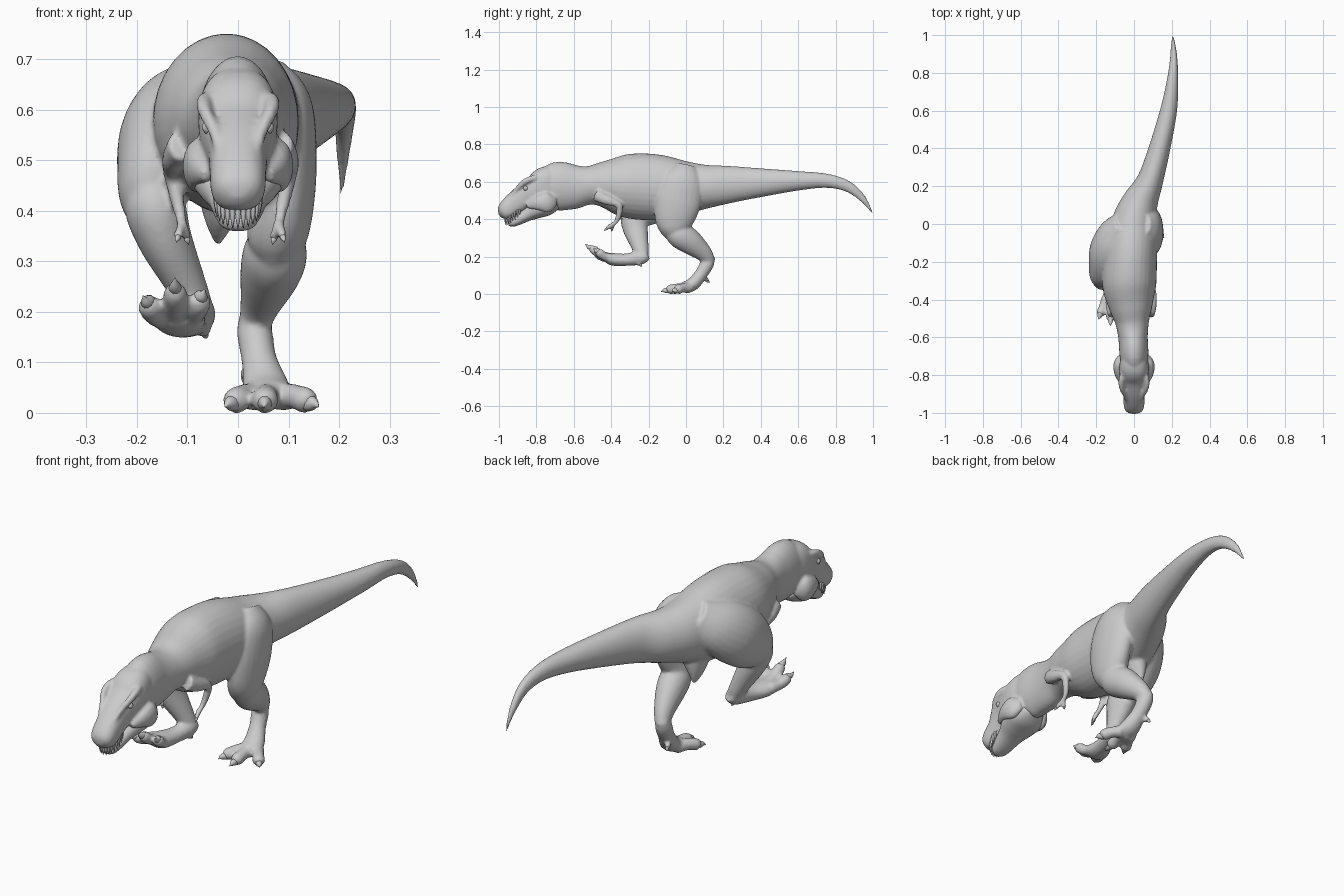
import bpy, bmesh, math
from mathutils import Vector


def spline(rows, steps):
    """Catmull-Rom through rows of (x, y, z, half width, half depth)."""
    pts = [Vector(r) for r in rows]
    pts = [2 * pts[0] - pts[1]] + pts + [2 * pts[-1] - pts[-2]]
    out = []
    for i in range(1, len(pts) - 2):
        a, b, c, d = pts[i - 1:i + 3]
        for k in range(steps):
            t = k / steps
            out.append(0.5 * (2 * b + (c - a) * t + (2 * a - 5 * b + 4 * c - d) * t * t
                              + (3 * b - a - 3 * c + d) * t ** 3))
    return out + [pts[-2]]


def tube(bm, rows, steps=5, sides=24, power=1.0):
    """Closed loft of oval rings; power < 1 makes the ring boxier."""
    path = spline(rows, steps)
    cen = [Vector(p[:3]) for p in path]
    rings = []
    for i, p in enumerate(path):
        t = (cen[min(i + 1, len(cen) - 1)] - cen[max(i - 1, 0)]).normalized()
        side = (Vector((1, 0, 0)) - t * t.x).normalized()
        up = t.cross(side)
        ring = []
        for k in range(sides):
            a = 2 * math.pi * k / sides
            c, s = math.cos(a), math.sin(a)
            c = math.copysign(abs(c) ** power, c)
            s = math.copysign(abs(s) ** power, s)
            ring.append(bm.verts.new(cen[i] + side * c * max(p[3], .0008) + up * s * max(p[4], .0008)))
        rings.append(ring)
    for r, q in zip(rings, rings[1:]):
        for k in range(sides):
            j = (k + 1) % sides
            bm.faces.new((r[k], r[j], q[j], q[k]))
    bm.faces.new(rings[0])
    bm.faces.new(rings[-1])


def finish(bm, name, voxel=0):
    bmesh.ops.recalc_face_normals(bm, faces=bm.faces)
    me = bpy.data.meshes.new(name)
    bm.to_mesh(me)
    bm.free()
    ob = bpy.data.objects.new(name, me)
    bpy.context.collection.objects.link(ob)
    for f in me.polygons:
        f.use_smooth = True
    if voxel:
        m = ob.modifiers.new("fuse", 'REMESH')
        m.mode, m.voxel_size, m.use_smooth_shade = 'VOXEL', voxel, True
        m = ob.modifiers.new("soften", 'SMOOTH')
        m.factor, m.iterations = 0.5, 5
    return ob


def toe(skin, claws, base, tip, r, lift=.008):
    b, e = Vector(base), Vector(tip)
    up = Vector((0, 0, lift))
    p = [b, b.lerp(e, .4) + up, b.lerp(e, .68) + up * .6, b.lerp(e, .8)]
    tube(skin, [(*q, s * r, s * r) for q, s in zip(p, (1.1, .95, 1, .5))], 4, 14)
    tube(claws, [(*b.lerp(e, .7), r * .6, r * .6), (*(b.lerp(e, .86) + up * .5), r * .45, r * .5),
                 (*e, 0, 0)], 4, 10)


skin, claws = bmesh.new(), bmesh.new()

# neck, trunk and tail
tube(skin, [
    (0, -.80, .55, .06, .07), (0, -.70, .575, .076, .128), (-.005, -.60, .573, .078, .12),
    (-.01, -.52, .58, .09, .103), (-.017, -.44, .585, .115, .125), (-.025, -.33, .578, .142, .168),
    (-.02, -.20, .572, .142, .178), (-.01, -.08, .566, .135, .166), (.005, .03, .57, .115, .135),
    (.035, .12, .575, .095, .115), (.085, .23, .585, .07, .10), (.135, .40, .595, .057, .077),
    (.183, .60, .605, .045, .052), (.203, .75, .605, .031, .038), (.21, .86, .577, .021, .030),
    (.208, .94, .515, .013, .02), (.205, 1.0, .43, .003, .004)], 5, 32)

# skull
tube(skin, [
    (0, -.68, .60, .06, .085), (0, -.75, .585, .078, .095), (0, -.81, .55, .074, .076),
    (0, -.87, .515, .060, .068), (0, -.92, .48, .056, .060), (0, -.96, .447, .054, .051),
    (0, -.983, .428, .042, .036), (0, -.996, .418, .012, .012)], 5, 28, .8)

# brow ridges, cheek bones and jaw muscles
for s in (-1, 1):
    tube(skin, [(s * .05, -.77, .625, .012, .012), (s * .066, -.82, .618, .016, .016),
                (s * .066, -.865, .598, .014, .016), (s * .046, -.91, .555, .012, .012),
                (s * .036, -.945, .515, .008, .008)], 5, 12)
    tube(skin, [(s * .06, -.70, .50, .02, .03), (s * .078, -.74, .49, .03, .055),
                (s * .08, -.79, .485, .024, .04), (s * .06, -.85, .47, .012, .014)], 5, 14)

# pubic keel between the legs
tube(skin, [(-.02, -.04, .46, .07, .08), (-.035, -.02, .39, .035, .05), (-.04, 0, .335, .006, .01)])

# planted right leg: thigh, shin, foot
tube(skin, [(.05, .0, .68, .04, .06), (.08, -.015, .61, .065, .11), (.092, -.04, .51, .064, .125),
            (.088, -.06, .41, .062, .11), (.075, -.065, .34, .058, .08), (.07, -.065, .295, .03, .04)])
tube(skin, [(.08, -.09, .355, .04, .045), (.075, -.04, .32, .062, .07), (.064, .02, .28, .06, .068),
            (.046, .09, .222, .042, .048), (.032, .125, .175, .03, .034)])
tube(skin, [(.03, .13, .20, .026, .028), (.033, .112, .16, .035, .037), (.042, .08, .105, .035, .034),
            (.055, .035, .052, .046, .036), (.06, -.015, .034, .045, .028)])
for tip in ((.052, -.135, .012), (-.026, -.105, .012), (.16, -.075, .012)):
    toe(skin, claws, (.058 + (tip[0] - .058) * .25, .02, .032), tip, .026)
toe(skin, claws, (.025, .085, .10), (.01, .125, .06), .013, 0)

# lifted left leg: thigh, shin, foot
tube(skin, [(-.06, .01, .65, .05, .07), (-.105, -.06, .59, .085, .115), (-.145, -.14, .535, .09, .13),
            (-.165, -.22, .475, .075, .12), (-.17, -.28, .425, .062, .085), (-.168, -.315, .40, .03, .04)])
tube(skin, [(-.172, -.29, .46, .04, .045), (-.165, -.285, .41, .06, .066), (-.145, -.27, .345, .054, .066),
            (-.11, -.25, .27, .042, .05), (-.082, -.235, .21, .032, .036), (-.075, -.23, .185, .02, .02)])
tube(skin, [(-.072, -.205, .21, .022, .025), (-.078, -.24, .195, .034, .037), (-.098, -.32, .183, .038, .033),
            (-.116, -.39, .185, .052, .034), (-.12, -.43, .198, .045, .025)])
for tip in ((-.125, -.54, .268), (-.188, -.505, .232), (-.066, -.495, .245)):
    toe(skin, claws, (-.12 + (tip[0] + .12) * .4, -.395, .19), tip, .024, -.012)
toe(skin, claws, (-.075, -.27, .18), (-.062, -.235, .148), .013, 0)

# small arms, two fingers each
for s, cx in ((1, 0), (-1, -.03)):
    tube(skin, [(cx + s * .08, -.48, .53, .03, .035), (cx + s * .098, -.43, .505, .022, .028),
                (cx + s * .102, -.375, .485, .018, .02), (cx + s * .10, -.355, .465, .016, .018),
                (cx + s * .09, -.36, .42, .014, .016), (cx + s * .083, -.375, .385, .011, .012),
                (cx + s * .08, -.395, .37, .012, .012)], 5, 14)
    for tip in ((.092, -.438, .338), (.068, -.398, .333)):
        toe(skin, claws, (cx + s * .08, -.39, .373), (cx + s * tip[0], tip[1], tip[2]), .0105, .003)

finish(skin, "body", .007)
finish(claws, "claws")

# lower jaw
jaw = bmesh.new()
tube(jaw, [(0, -.70, .50, .06, .05), (0, -.75, .475, .092, .058), (0, -.80, .45, .082, .048),
           (0, -.85, .424, .060, .036), (0, -.905, .393, .045, .028), (0, -.935, .378, .033, .02),
           (0, -.95, .372, .01, .008)], 5, 24, .85)
finish(jaw, "lower_jaw")

# teeth around the upper jaw
teeth = bmesh.new()
for i in range(17):
    a = math.radians(-112 + 14 * i)
    x, y = .044 * math.sin(a), -.91 - .055 * math.cos(a)
    z = .395 + (y + .965) * .62
    tube(teeth, [(x, y, z + .02, .006, .006), (x, y, z - .008, .005, .005),
                 (x, y + .004, z - .03, 0, 0)], 2, 8)
finish(teeth, "teeth")

# eyes
eyes = bmesh.new()
for s in (-1, 1):
    tube(eyes, [(s * .05, -.855, .566, .003, .003), (s * .058, -.857, .565, .012, .012),
                (s * .066, -.859, .564, .011, .011), (s * .071, -.86, .563, .002, .002)], 3, 12)
finish(eyes, "eyes")
